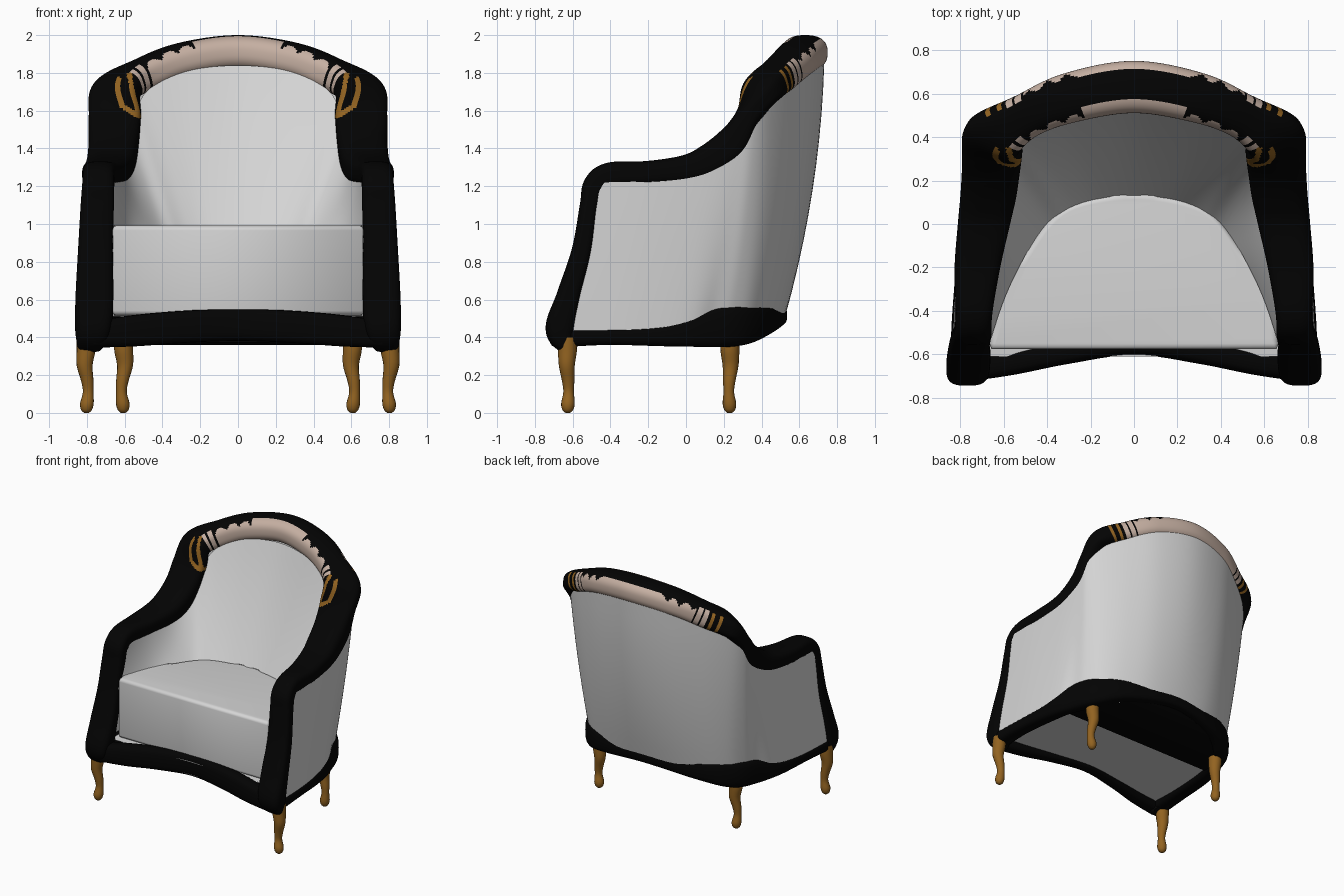
import bpy, bmesh, math
from mathutils import Vector

if "Cube" in bpy.data.objects:
    bpy.data.objects.remove(bpy.data.objects["Cube"])


def mat(name, r, g, b):
    m = bpy.data.materials.new(name)
    m.diffuse_color = (r, g, b, 1)
    m.use_nodes = True
    m.node_tree.nodes["Principled BSDF"].inputs["Base Color"].default_value = m.diffuse_color
    return m


BLACK = mat("black", 0.001, 0.001, 0.001)
GREY = mat("light grey fabric", 0.66, 0.66, 0.66)
BEIGE = mat("beige", 0.56, 0.43, 0.36)
BROWN = mat("golden brown", 0.29, 0.125, 0.015)


def finish(name, bm, mats, angle=40):
    bmesh.ops.recalc_face_normals(bm, faces=bm.faces)
    me = bpy.data.meshes.new(name)
    bm.to_mesh(me)
    bm.free()
    ob = bpy.data.objects.new(name, me)
    bpy.context.collection.objects.link(ob)
    for m in mats:
        me.materials.append(m)
    bpy.ops.object.select_all(action='DESELECT')
    ob.select_set(True)
    bpy.context.view_layer.objects.active = ob
    bpy.ops.object.shade_smooth_by_angle(angle=math.radians(angle))
    return ob


def spline(pts, n):
    """Catmull-Rom through rows of numbers."""
    out = []
    for i in range(len(pts) - 1):
        p0, p1, p2, p3 = (pts[max(0, min(len(pts) - 1, i + k))] for k in (-1, 0, 1, 2))
        for j in range(n):
            t = j / n
            out.append([0.5 * (2 * b + (c - a) * t + (2 * a - 5 * b + 4 * c - d) * t * t
                               + (3 * b - a - 3 * c + d) * t ** 3)
                        for a, b, c, d in zip(p0, p1, p2, p3)])
    out.append(list(pts[-1]))
    return out


def loft(name, half, n, sides, mats, rule=None):
    """Sweep a rounded section; station = x, y, z, plan angle, half width, half height."""
    full = half + [(-x, y, z, 180 - a, w, h) for x, y, z, a, w, h in reversed(half[:-1])]
    st = spline(full, n)
    bm = bmesh.new()
    rings = []
    for i, (x, y, z, a, w, h) in enumerate(st):
        tan = Vector(st[min(i + 1, len(st) - 1)][:3]) - Vector(st[max(i - 1, 0)][:3])
        side = Vector((math.cos(math.radians(a)), math.sin(math.radians(a)), 0))
        up = side.cross(tan).normalized()
        power = 0.64 + 0.16 * max(0, min(1, (z - 1.7) / 0.15))   # rounder along the top
        ring = []
        for k in range(sides):
            t = 2 * math.pi * k / sides
            c, s = math.cos(t), math.sin(t)
            ring.append(bm.verts.new(Vector((x, y, z))
                        + side * w * math.copysign(abs(c) ** power, c)
                        + up * h * math.copysign(abs(s) ** power, s)))
        rings.append(ring)
    for i, (r0, r1) in enumerate(zip(rings, rings[1:])):
        for k in range(sides):
            f = bm.faces.new((r0[k], r0[(k + 1) % sides], r1[(k + 1) % sides], r1[k]))
            if rule:
                cx = abs(st[i][0] + st[i + 1][0]) / 2
                f.material_index = rule(f.calc_center_median(), cx, 360 * (k + 0.5) / sides)
    bm.faces.new(rings[0])
    bm.faces.new(rings[-1])
    return finish(name, bm, mats, 60)


def seg_dist(x, z, a, b):
    p, a, b = Vector((x, z)), Vector(a), Vector(b)
    t = max(0, min(1, (p - a).dot(b - a) / (b - a).length_squared))
    return (p - a - (b - a) * t).length


ORNAMENT = [(0.575, 1.79), (0.555, 1.68), (0.525, 1.57), (0.62, 1.63), (0.64, 1.72), (0.635, 1.77)]


def trim_colour(p, cx, th):
    """0 black, 1 beige, 2 brown; th: 0 outside, 90 top, 180 inside; cx: ring centre."""
    if p.z < 1.54 or p.y < 0.2:
        return 0
    if 45 < th < 215 and any(seg_dist(abs(p.x), p.z, a, b) < 0.013 for a, b in zip(ORNAMENT, ORNAMENT[1:])):
        return 2
    if 90 < th < 250:                                   # front of the top rail
        x = cx * 0.9
        scallop = abs(math.sin((x - 0.22) * math.pi / 0.085))
        if x < 0.22:
            return int(th > 114)
        if x < 0.475:
            return int(th > 155 - 28 * scallop)
        return int(th > 118 and (0.488 < x < 0.515 or 0.53 < x < 0.55))
    x = cx * 1.12                                       # back of the top rail
    back = th if th < 180 else 0
    scallop = abs(math.sin((x - 0.22) * math.pi / 0.085))
    if x < 0.25:
        return int(back < 52)
    if x < 0.5:
        return int(back < 18 + 28 * scallop)
    if x < 0.59:
        return int(back < 48 and (0.515 < x < 0.54 or 0.555 < x < 0.58))
    return 2 if back < 45 and (0.60 < x < 0.618 or 0.64 < x < 0.658) else 0


# Frame: front posts, arms, wings and arched top rail in one sweep
loft("frame", [
    (0.785, -0.622, 0.34, 0, 0.06, 0.04), (0.767, -0.665, 0.44, 0, 0.095, 0.078),
    (0.76, -0.62, 0.62, 0, 0.10, 0.065), (0.755, -0.55, 0.86, 0, 0.092, 0.055),
    (0.745, -0.51, 1.1, 0, 0.088, 0.052), (0.74, -0.482, 1.205, 0, 0.085, 0.062),
    (0.735, -0.40, 1.258, 0, 0.085, 0.068), (0.72, -0.2, 1.267, 0, 0.105, 0.067),
    (0.69, 0, 1.288, 0, 0.12, 0.078), (0.67, 0.13, 1.335, 0, 0.128, 0.092),
    (0.658, 0.25, 1.43, 0, 0.133, 0.092), (0.652, 0.33, 1.57, 4, 0.138, 0.066),
    (0.64, 0.405, 1.71, 33, 0.135, 0.078), (0.50, 0.495, 1.79, 55, 0.105, 0.088),
    (0.295, 0.58, 1.868, 72, 0.115, 0.092), (0, 0.63, 1.907, 90, 0.12, 0.093)],
    20, 64, [BLACK, BEIGE, BROWN], trim_colour)

# Base rails
loft("front_rail", [
    (0.77, -0.665, 0.415, 90, 0.06, 0.07), (0.55, -0.635, 0.435, 90, 0.058, 0.083),
    (0.3, -0.588, 0.455, 90, 0.055, 0.085), (0, -0.547, 0.466, 90, 0.055, 0.085)],
    6, 20, [BLACK])
loft("side_and_back_rail", [
    (0.78, -0.62, 0.40, 0, 0.065, 0.05), (0.775, -0.4, 0.405, 0, 0.06, 0.045),
    (0.747, -0.1, 0.412, 0, 0.06, 0.06), (0.70, 0.1, 0.45, 12, 0.06, 0.103),
    (0.61, 0.28, 0.468, 42, 0.07, 0.112), (0.40, 0.42, 0.495, 62, 0.055, 0.08),
    (0, 0.485, 0.515, 90, 0.05, 0.05)],
    6, 20, [BLACK])


def panel(name, cols, bulge):
    """Curved fabric sheet between an upper and a lower edge."""
    full = cols + [(-a, b, c, -d, e, f) for a, b, c, d, e, f in reversed(cols[:-1])]
    bm = bmesh.new()
    grid = []
    for c in spline(full, 6):
        top, bot = Vector(c[:3]), Vector(c[3:])
        col = []
        for i in range(11):
            t = i / 10
            p = top.lerp(bot, t)
            p.y += bulge * 4 * t * (1 - t) * max(0, top.y) / 0.7
            col.append(bm.verts.new(p))
        grid.append(col)
    for a, b in zip(grid, grid[1:]):
        for i in range(10):
            bm.faces.new((a[i], a[i + 1], b[i + 1], b[i]))
    return finish(name, bm, [GREY], 60)


panel("outer_panel", [
    (0.82, -0.47, 1.22, 0.835, -0.62, 0.40), (0.815, -0.2, 1.23, 0.82, -0.3, 0.41),
    (0.797, 0.08, 1.28, 0.78, 0, 0.43), (0.783, 0.27, 1.42, 0.725, 0.14, 0.48),
    (0.772, 0.37, 1.62, 0.685, 0.24, 0.48), (0.70, 0.455, 1.71, 0.61, 0.34, 0.48),
    (0.53, 0.57, 1.76, 0.47, 0.43, 0.5), (0.3, 0.68, 1.82, 0.26, 0.50, 0.5),
    (0, 0.732, 1.85, 0, 0.525, 0.51)], 0.04)
panel("inner_panel", [
    (0.665, -0.46, 1.22, 0.665, -0.57, 0.9), (0.63, -0.2, 1.24, 0.57, -0.31, 0.93),
    (0.585, 0.05, 1.27, 0.47, -0.15, 0.93), (0.555, 0.22, 1.40, 0.39, -0.03, 0.93),
    (0.53, 0.35, 1.62, 0.32, 0.02, 0.93), (0.45, 0.42, 1.73, 0.25, 0.06, 0.93),
    (0.27, 0.485, 1.81, 0.15, 0.09, 0.93), (0, 0.52, 1.84, 0, 0.10, 0.93)], 0.03)

# Seat cushion: D-shaped outline, extruded and generously rounded
half = spline([(0.665, -0.55), (0.61, -0.38), (0.55, -0.24), (0.45, -0.06),
               (0.34, 0.06), (0.2, 0.115), (0, 0.14)], 4)
outline = [(0.655, -0.575)] + half + [(-x, y) for x, y in reversed(half[:-1])] + [(-0.655, -0.575)]
bm = bmesh.new()
base = bm.faces.new([bm.verts.new((x, y, 0.515)) for x, y in outline])
ext = bmesh.ops.extrude_face_region(bm, geom=[base])
for v in ext["geom"]:
    if isinstance(v, bmesh.types.BMVert):
        v.co.z = 0.992
rim = [e for e in bm.edges if abs(e.verts[0].co.z - e.verts[1].co.z) < 0.01]
bmesh.ops.bevel(bm, geom=rim, offset=0.045, offset_type='OFFSET', segments=5, profile=0.5,
                affect='EDGES', clamp_overlap=True)
finish("seat_cushion", bm, [GREY], 70)


# Underside: recessed fabric at the front, black plate rising to the back; deck below cushion
def plate(name, rows, m):
    bm = bmesh.new()
    vs = [(bm.verts.new((-x, y, z)), bm.verts.new((x, y, z))) for x, y, z in rows]
    for a, b in zip(vs, vs[1:]):
        bm.faces.new((a[0], a[1], b[1], b[0]))
    finish(name, bm, [m], 50)


plate("underside_fabric", [(0.76, -0.6, 0.405), (0.72, 0.04, 0.385)], GREY)
plate("underside_plate", [(0.72, 0.03, 0.375), (0.68, 0.12, 0.36), (0.58, 0.28, 0.37),
                          (0.38, 0.41, 0.42), (0.2, 0.46, 0.45), (0.03, 0.485, 0.47)], BLACK)
plate("seat_deck", [(0.70, -0.61, 0.51), (0.68, -0.3, 0.53)], GREY)

# Legs: turned profile with a gentle S-bend (z, radius, offset)
LEG = spline([(0.40, 0.05, 0.005), (0.33, 0.05, 0.005), (0.25, 0.042, 0.012), (0.17, 0.033, -0.002),
              (0.11, 0.028, -0.007), (0.05, 0.036, 0), (0.015, 0.028, 0.002), (0, 0.012, 0.002)], 4)
for name, lx, ly in (("front_leg", 0.80, -0.625), ("back_leg", 0.61, 0.23)):
    out = 1 if name == "front_leg" else -1
    for s, tag in ((1, "right"), (-1, "left")):
        bm = bmesh.new()
        rings = [[bm.verts.new((s * (lx + o * out) + r * math.cos(k * math.pi / 8),
                                ly - o * out * 0.5 + r * math.sin(k * math.pi / 8), z))
                  for k in range(16)] for z, r, o in LEG]
        for a, b in zip(rings, rings[1:]):
            for k in range(16):
                bm.faces.new((a[k], a[(k + 1) % 16], b[(k + 1) % 16], b[k]))
        bm.faces.new(rings[0])
        bm.faces.new(rings[-1])
        finish(name + "_" + tag, bm, [BROWN], 60)
